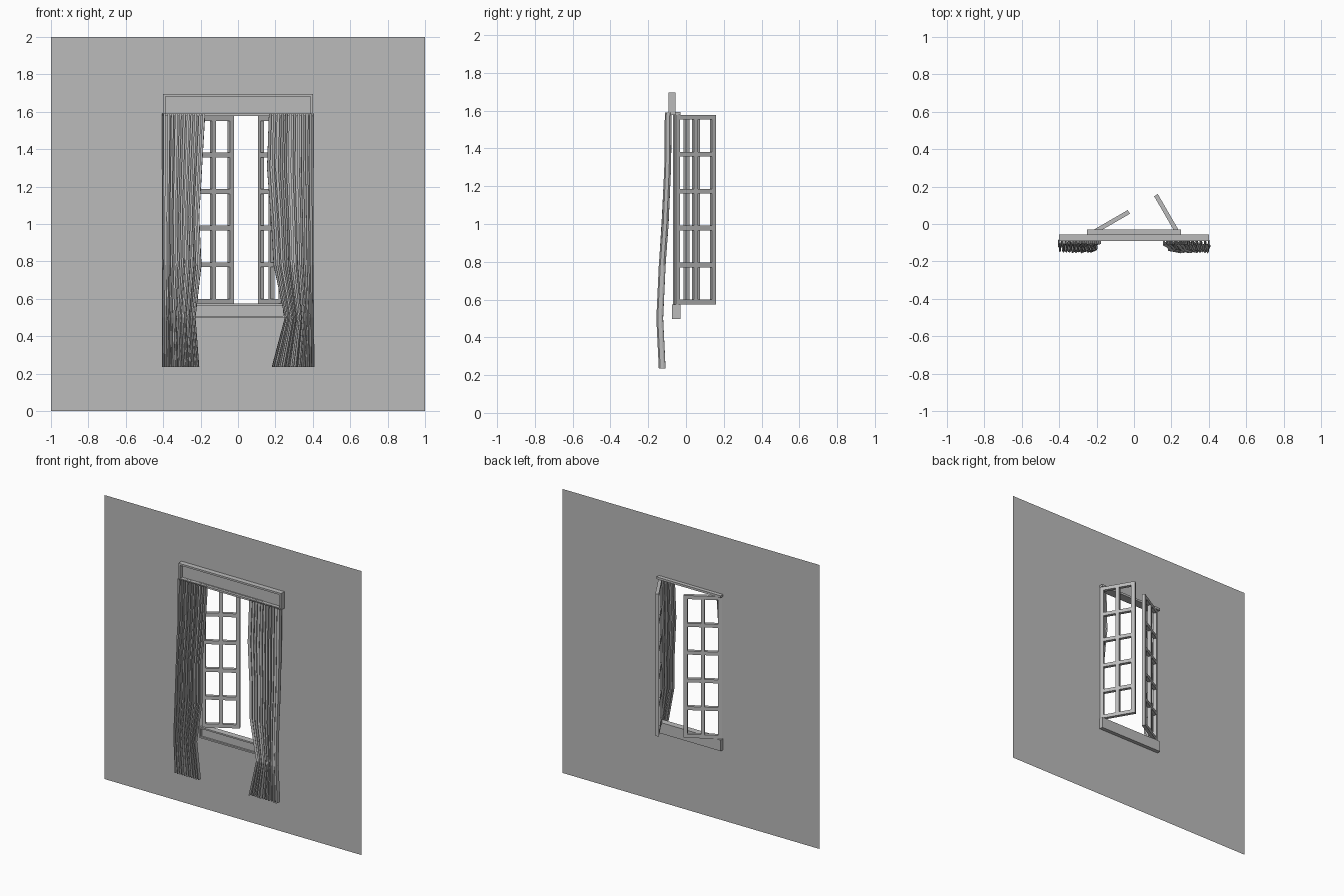
import bpy, bmesh, math, random
from mathutils import Matrix, Vector

random.seed(4)
cube = bpy.data.objects.get("Cube")
if cube:
    bpy.data.objects.remove(cube, do_unlink=True)

grey = bpy.data.materials.new("plain_grey")
grey.use_nodes = True
grey.diffuse_color = (0.5, 0.5, 0.5, 1)
grey.node_tree.nodes["Principled BSDF"].inputs["Base Color"].default_value = (0.5, 0.5, 0.5, 1)


def finish(name, bm):
    mesh = bpy.data.meshes.new(name)
    bm.to_mesh(mesh)
    bm.free()
    mesh.materials.append(grey)
    obj = bpy.data.objects.new(name, mesh)
    bpy.context.collection.objects.link(obj)
    return obj


def add_box(bm, low, high):
    low, high = Vector(low), Vector(high)
    matrix = Matrix.Translation((low + high) / 2) @ Matrix.Diagonal((*(high - low), 1))
    return bmesh.ops.create_cube(bm, size=1, matrix=matrix)["verts"]


def panelled_board(name, low, high, rim, depth):
    """Board whose front face is a rim around a sunken panel."""
    bm = bmesh.new()
    add_box(bm, low, high)
    bm.normal_update()
    front = min(bm.faces, key=lambda f: f.calc_center_median().y)
    bmesh.ops.inset_region(bm, faces=[front], thickness=rim)
    panel = bmesh.ops.extrude_face_region(bm, geom=[front])
    verts = [v for v in panel["geom"] if isinstance(v, bmesh.types.BMVert)]
    bmesh.ops.translate(bm, verts=verts, vec=(0, depth, 0))
    if front.is_valid:
        bm.faces.remove(front)
    return finish(name, bm)


# Wall sheet with the window opening left out
WALL_Y, HALF, BOTTOM, TOP = -0.056, 0.24, 0.575, 1.577
bm = bmesh.new()
xs, zs = (-1, -HALF, HALF, 1), (0, BOTTOM, TOP, 2)
grid = [[bm.verts.new((x, WALL_Y, z)) for x in xs] for z in zs]
for r in range(3):
    for c in range(3):
        if (r, c) != (1, 1):
            bm.faces.new((grid[r][c], grid[r][c + 1], grid[r + 1][c + 1], grid[r + 1][c]))
finish("wall", bm)

# Pelmet, sill and head rail
panelled_board("pelmet", (-0.4, -0.092, TOP), (0.4, WALL_Y, 1.695), 0.018, 0.025)
panelled_board("window_sill", (-0.25, -0.073, 0.498), (0.25, -0.029, BOTTOM), 0.015, 0.012)
bm = bmesh.new()
add_box(bm, (-0.25, -0.073, TOP), (0.25, -0.029, 1.592))
finish("head_rail", bm)


# Open sashes, five panes high and two wide
def sash(name, hinge_x, angle):
    bm = bmesh.new()
    width, bar, thick = 0.245, 0.025, 0.0115
    for i in range(3):
        x = i * (width - bar) / 2
        add_box(bm, (x, -thick, BOTTOM), (x + bar, thick, TOP))
    for i in range(6):
        z = BOTTOM + i * (TOP - BOTTOM - bar) / 5
        for x in (bar, (width + bar) / 2):
            add_box(bm, (x, -thick, z), (x + (width - 3 * bar) / 2, thick, z + bar))
    obj = finish(name, bm)
    obj.location = (hinge_x, -0.058, 0)
    obj.rotation_euler.z = math.radians(angle)


sash("right_sash", -HALF, 30)
sash("left_sash", HALF, 120)


# Pleated curtains: rows of (height, inner edge, outer edge, depth)
def curtain(name, side, rows, folds=11):
    bm = bmesh.new()
    steps = folds * 4
    wobble = [random.uniform(-0.3, 0.3) for _ in range(steps + 1)]
    sway = [random.uniform(0.7, 1.1) for _ in range(steps + 1)]
    previous = None
    for z, inner, outer, y in rows:
        line = []
        for i in range(steps + 1):
            inside = 0 < i < steps
            t = (i + (wobble[i] if inside else 0)) / steps
            phase = i * math.pi / 2
            x = outer + (inner - outer) * t
            x += 0.004 * math.sin(2 * phase + z) * inside
            depth = 0.02 * sway[i] * math.sin(phase + 0.6)
            line.append(bm.verts.new((side * x, y + depth, z)))
        if previous:
            for i in range(steps):
                quad = (previous[i], previous[i + 1], line[i + 1], line[i])
                bm.faces.new(quad if side < 0 else quad[::-1])
        previous = line
    bmesh.ops.reverse_faces(bm, faces=[f for f in bm.faces if f.normal.y > 0.9])
    finish(name, bm)


curtain("right_curtain", -1, [
    (1.59, 0.175, 0.405, -0.094), (1.3, 0.192, 0.405, -0.097),
    (1.04, 0.207, 0.406, -0.11), (0.78, 0.195, 0.406, -0.126),
    (0.5, 0.227, 0.407, -0.139), (0.235, 0.207, 0.407, -0.126)])
curtain("left_curtain", 1, [
    (1.59, 0.165, 0.403, -0.094), (1.3, 0.155, 0.403, -0.097),
    (1.0, 0.178, 0.404, -0.11), (0.78, 0.19, 0.405, -0.126),
    (0.5, 0.25, 0.405, -0.139), (0.235, 0.18, 0.41, -0.126)])
